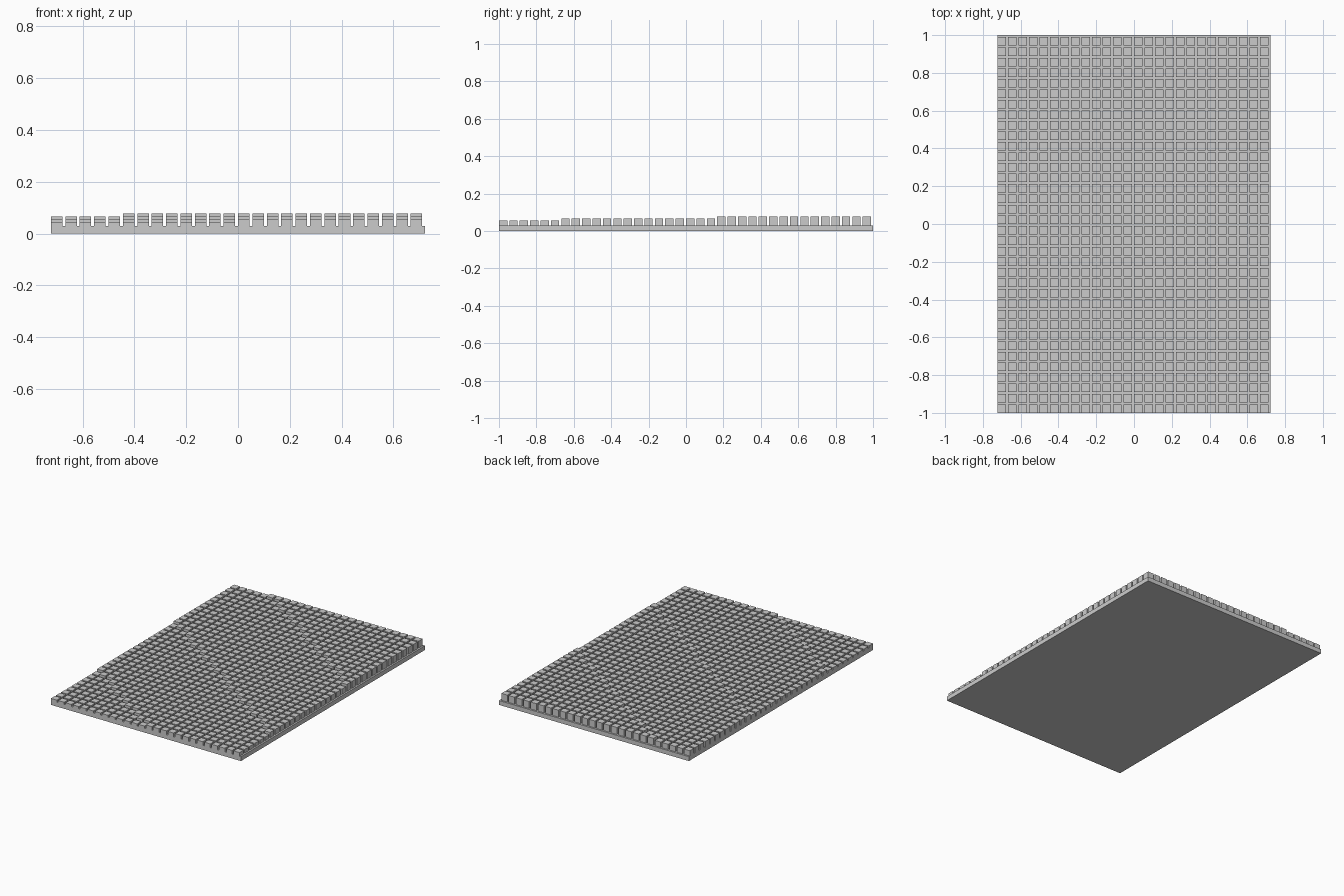
import bpy
import bmesh
import math
from mathutils import Matrix

cube = bpy.data.objects.get("Cube")
if cube:
    bpy.data.objects.remove(cube, do_unlink=True)

COLS, ROWS = 26, 36
PITCH = 2 / ROWS          # spacing of the studs
STEP = PITCH / 5          # gap between studs, and height of one terrace
SIZE = PITCH - STEP       # stud width
WIDTH, LENGTH = COLS * PITCH, ROWS * PITCH
PLATE = 0.03

grey = bpy.data.materials.new("plain grey")
grey.use_nodes = True
colour = (0.6, 0.6, 0.6, 1)
grey.diffuse_color = colour
grey.node_tree.nodes["Principled BSDF"].inputs["Base Color"].default_value = colour


def add_box(bm, low, high):
    """Add an axis-aligned box between two corners."""
    size = [b - a for a, b in zip(low, high)]
    centre = [(a + b) / 2 for a, b in zip(low, high)]
    matrix = Matrix.Translation(centre) @ Matrix.Diagonal((*size, 1))
    bmesh.ops.create_cube(bm, size=1, matrix=matrix)


def finish(bm, name):
    mesh = bpy.data.meshes.new(name)
    bm.to_mesh(mesh)
    bm.free()
    mesh.materials.append(grey)
    bpy.context.collection.objects.link(bpy.data.objects.new(name, mesh))


# Flat base plate
bm = bmesh.new()
add_box(bm, (-WIDTH / 2, -LENGTH / 2, 0), (WIDTH / 2, LENGTH / 2, PLATE))
finish(bm, "base_plate")

# Square studs, rising in terraces towards the back left corner
bm = bmesh.new()
for i in range(COLS):
    for j in range(ROWS):
        terrace = math.floor((j + 0.7 * i + 6.51) / 15)
        top = (4 + terrace) * STEP
        x, y = -WIDTH / 2 + i * PITCH, -LENGTH / 2 + j * PITCH
        add_box(bm, (x, y, PLATE - 0.002), (x + SIZE, y + SIZE, top))
finish(bm, "stud_grid")
